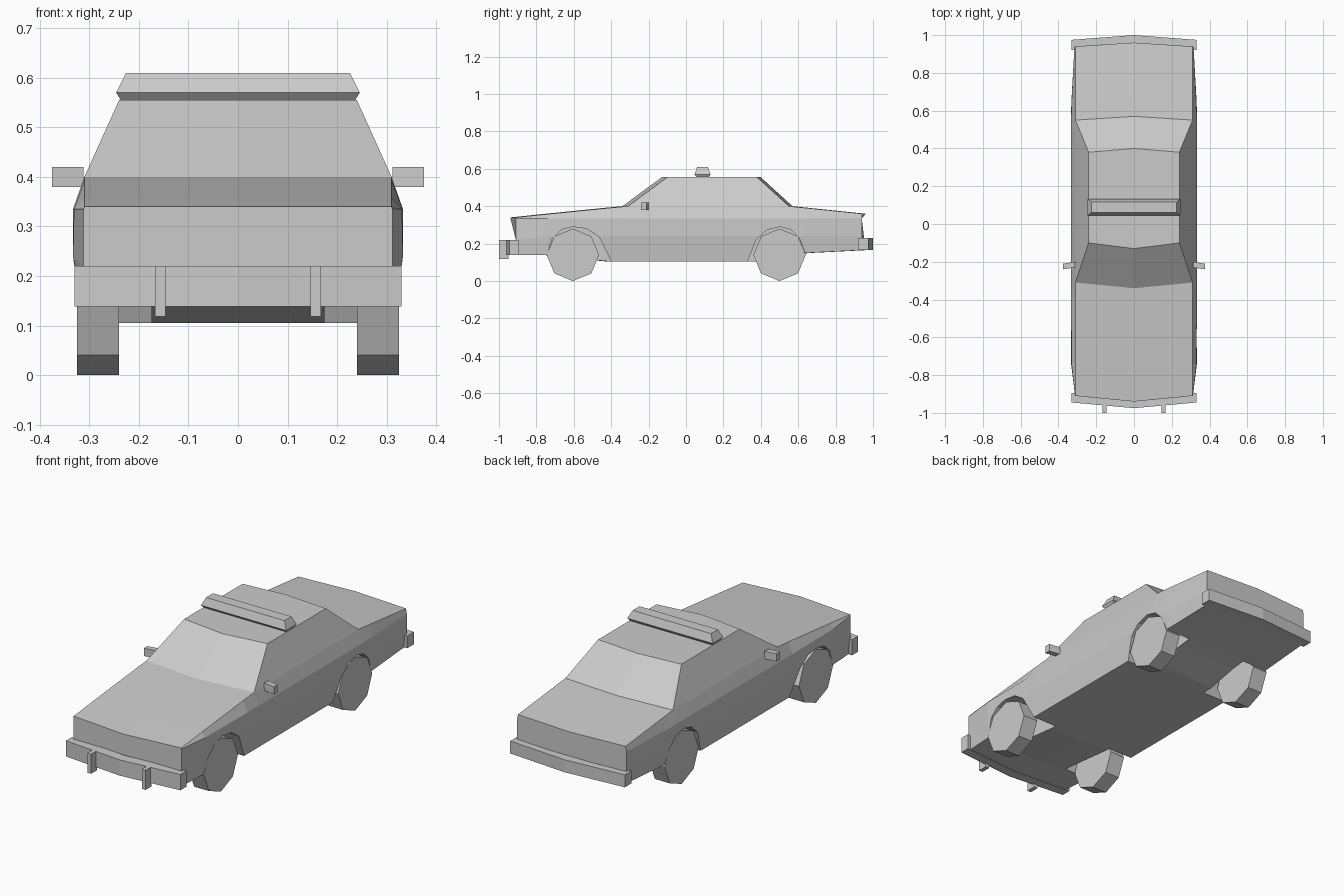
import bpy, bmesh, math

if "Cube" in bpy.data.objects:
    bpy.data.objects.remove(bpy.data.objects["Cube"])


def loft(name, rings, cap=True):
    """Skin closed rings of points into a flat-shaded solid."""
    bm = bmesh.new()
    rows = [[bm.verts.new(p) for p in r] for r in rings]
    n = len(rows[0])
    for a, b in zip(rows, rows[1:]):
        for i in range(n):
            j = (i + 1) % n
            bm.faces.new((a[i], a[j], b[j], b[i]))
    if cap:
        bm.faces.new(rows[0])
        bm.faces.new(rows[-1][::-1])
    bmesh.ops.remove_doubles(bm, verts=bm.verts, dist=0.0005)
    bmesh.ops.recalc_face_normals(bm, faces=bm.faces)
    me = bpy.data.meshes.new(name)
    bm.to_mesh(me)
    bm.free()
    ob = bpy.data.objects.new(name, me)
    bpy.context.collection.objects.link(ob)
    return ob


def prism_x(name, yz, x0, x1):
    return loft(name, [[(x, y, z) for y, z in yz] for x in (x0, x1)])


def prism_z(name, xy, z0, z1):
    return loft(name, [[(x, y, z) for x, y in xy] for z in (z0, z1)])


def rect(hx, y0, y1, z):
    return [(-hx, y0, z), (hx, y0, z), (hx, y1, z), (-hx, y1, z)]


# Body stations: y, centre bow, top edge, shoulder, belt, lower side, bottom (x, z)
stations = [
    (-.91, -.03, (.31, .34), (.31, .34), (.312, .335), (.312, .22), (.31, .14)),
    (-.74, -.03, (.31, .358), (.31, .358), (.331, .335), (.333, .24), (.32, .14)),
    (-.40, -.03, (.31, .392), (.31, .392), (.333, .335), (.333, .24), (.315, .105)),
    (-.31, -.03, (.31, .40), (.31, .40), (.333, .335), (.333, .24), (.315, .105)),
    (-.10, -.03, (.24, .555), (.31, .40), (.333, .335), (.333, .24), (.315, .105)),
    (.38, .02, (.24, .555), (.31, .40), (.333, .335), (.333, .24), (.315, .105)),
    (.55, .02, (.31, .40), (.31, .40), (.333, .335), (.333, .24), (.317, .14)),
    (.64, .02, (.31, .391), (.31, .391), (.331, .335), (.332, .24), (.32, .15)),
    (.94, .02, (.31, .36), (.31, .36), (.315, .333), (.315, .24), (.31, .165)),
]
rings = []
for y, bow, *side in stations:
    right = [(x, y, z) for x, z in side]
    left = [(-x, y, z) for x, z in reversed(side)]
    rings.append([(0, y + bow, side[0][1])] + right + [(0, y + bow, side[-1][1])] + left)
body = loft("body", rings)

# Wheel arches cut into the body
front_arch = [(-.74, .05), (-.74, .15), (-.715, .225), (-.665, .275), (-.605, .29),
              (-.53, .28), (-.465, .235), (-.40, .105), (-.38, .05)]
rear_arch = [(.305, .05), (.33, .105), (.375, .22), (.43, .272), (.50, .29),
             (.56, .275), (.605, .23), (.637, .15), (.637, .05)]
cutters = []
for s in (1, -1):
    for arch in (front_arch, rear_arch):
        cut = prism_x("arch_cutter", arch, s * .175, s * .5)
        cut.hide_render = True
        mod = body.modifiers.new("arch", 'BOOLEAN')
        mod.operation = 'DIFFERENCE'
        mod.solver = 'EXACT'
        mod.object = cut
        cutters.append(cut)
bpy.context.view_layer.objects.active = body
for mod in list(body.modifiers):
    bpy.ops.object.modifier_apply(modifier=mod.name)
for cut in cutters:
    bpy.data.objects.remove(cut)

for s, tag in ((1, "left"), (-1, "right")):
    # Eight-sided wheels
    for yc, end in ((-.605, "front"), (.50, "rear")):
        octagon = [(yc + .14 * math.cos(i * math.pi / 4), .14 + .14 * math.sin(i * math.pi / 4))
                   for i in range(8)]
        prism_x(f"{end}_{tag}_wheel", octagon, s * .24, s * .325)
    # Door mirrors, swept slightly back
    prism_z(f"{tag}_mirror", [(s * .312, -.23), (s * .375, -.24), (s * .375, -.21), (s * .312, -.2)],
            .38, .42)
    # Upright bumper guards
    prism_z(f"{tag}_bumper_guard", [(s * .146, -1), (s * .168, -1), (s * .168, -.95), (s * .146, -.95)],
            .118, .22)

# Bowed bumpers
prism_z("front_bumper", [(-.33, -.895), (-.33, -.945), (0, -.975), (.33, -.945), (.33, -.895), (0, -.92)],
        .138, .22)
prism_z("rear_bumper", [(-.33, .92), (-.33, .975), (0, 1), (.33, .975), (.33, .92), (0, .945)],
        .165, .23)

# Roof light bar
loft("roof_light_bar", [rect(.235, .06, .12, .553), rect(.246, .045, .132, .57), rect(.226, .06, .117, .61)])
